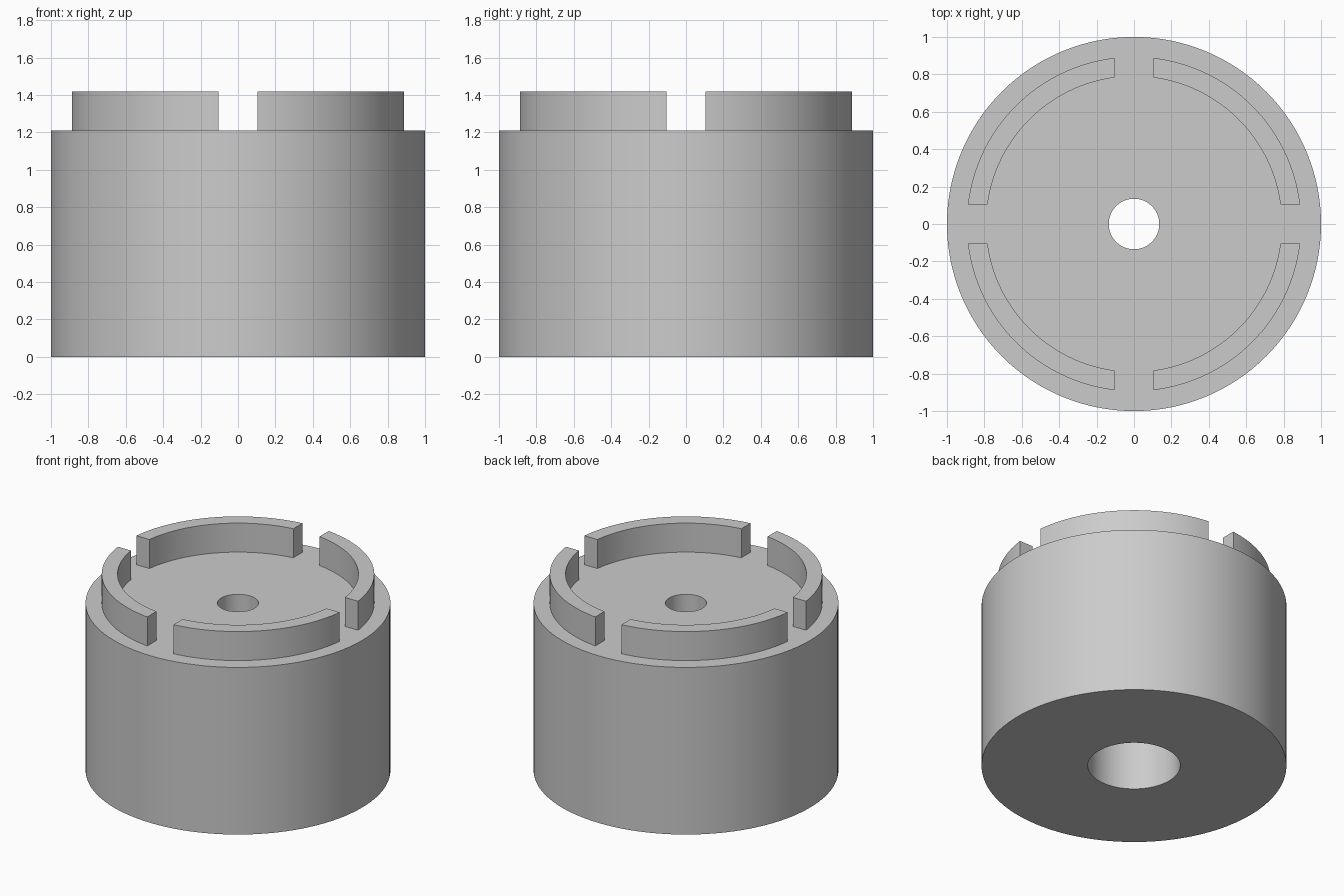
import bpy, bmesh, math
from math import asin, cos, sin, pi

if "Cube" in bpy.data.objects:
    bpy.data.objects.remove(bpy.data.objects["Cube"], do_unlink=True)

grey = bpy.data.materials.new("plain_grey")
grey.use_nodes = True
colour = (0.6, 0.6, 0.6, 1)
grey.diffuse_color = colour
grey.node_tree.nodes["Principled BSDF"].inputs["Base Color"].default_value = colour

BODY_TOP, RIM_TOP = 1.21, 1.42
OUTER, INNER, HALF_GAP = 0.894, 0.79, 0.105
SIDES = 128


def finish(name, bm):
    bmesh.ops.recalc_face_normals(bm, faces=bm.faces)
    mesh = bpy.data.meshes.new(name)
    bm.to_mesh(mesh)
    bm.free()
    mesh.materials.append(grey)
    obj = bpy.data.objects.new(name, mesh)
    bpy.context.collection.objects.link(obj)
    bpy.ops.object.select_all(action="DESELECT")
    obj.select_set(True)
    bpy.context.view_layer.objects.active = obj
    bpy.ops.object.shade_smooth_by_angle(angle=math.radians(30))
    return obj


def lathe(name, profile):
    """Turn a closed (radius, z) profile around the z axis."""
    bm = bmesh.new()
    rings = [[bm.verts.new((r * cos(2 * pi * i / SIDES), r * sin(2 * pi * i / SIDES), z))
              for i in range(SIDES)] for r, z in profile]
    for k, ring in enumerate(rings):
        above = rings[(k + 1) % len(rings)]
        for i in range(SIDES):
            j = (i + 1) % SIDES
            bm.faces.new((ring[i], ring[j], above[j], above[i]))
    return finish(name, bm)


def rim_segment(name, turn, steps=32):
    """Quarter of the raised rim, cut back by straight parallel-sided gaps."""
    bm = bmesh.new()

    def arc(radius, z):
        start = asin(HALF_GAP / radius)
        span = pi / 2 - 2 * start
        angles = [turn + start + span * i / steps for i in range(steps + 1)]
        return [bm.verts.new((radius * cos(a), radius * sin(a), z)) for a in angles]

    loops = [arc(OUTER, BODY_TOP), arc(OUTER, RIM_TOP),
             arc(INNER, RIM_TOP), arc(INNER, BODY_TOP)]
    for k in range(4):
        a, b = loops[k], loops[(k + 1) % 4]
        for i in range(steps):
            bm.faces.new((a[i], a[i + 1], b[i + 1], b[i]))
    for end in (0, -1):
        bm.faces.new([loop[end] for loop in loops])
    return finish(name, bm)


# Body with a narrow through hole and a wider counterbore from below
lathe("body", [(0.303, 0), (1, 0), (1, BODY_TOP), (0.135, BODY_TOP),
               (0.135, 0.9), (0.303, 0.9)])

# Four raised rim segments
for n, side in enumerate(("back_left", "back_right", "front_right", "front_left")):
    rim_segment("rim_" + side, n * pi / 2)
